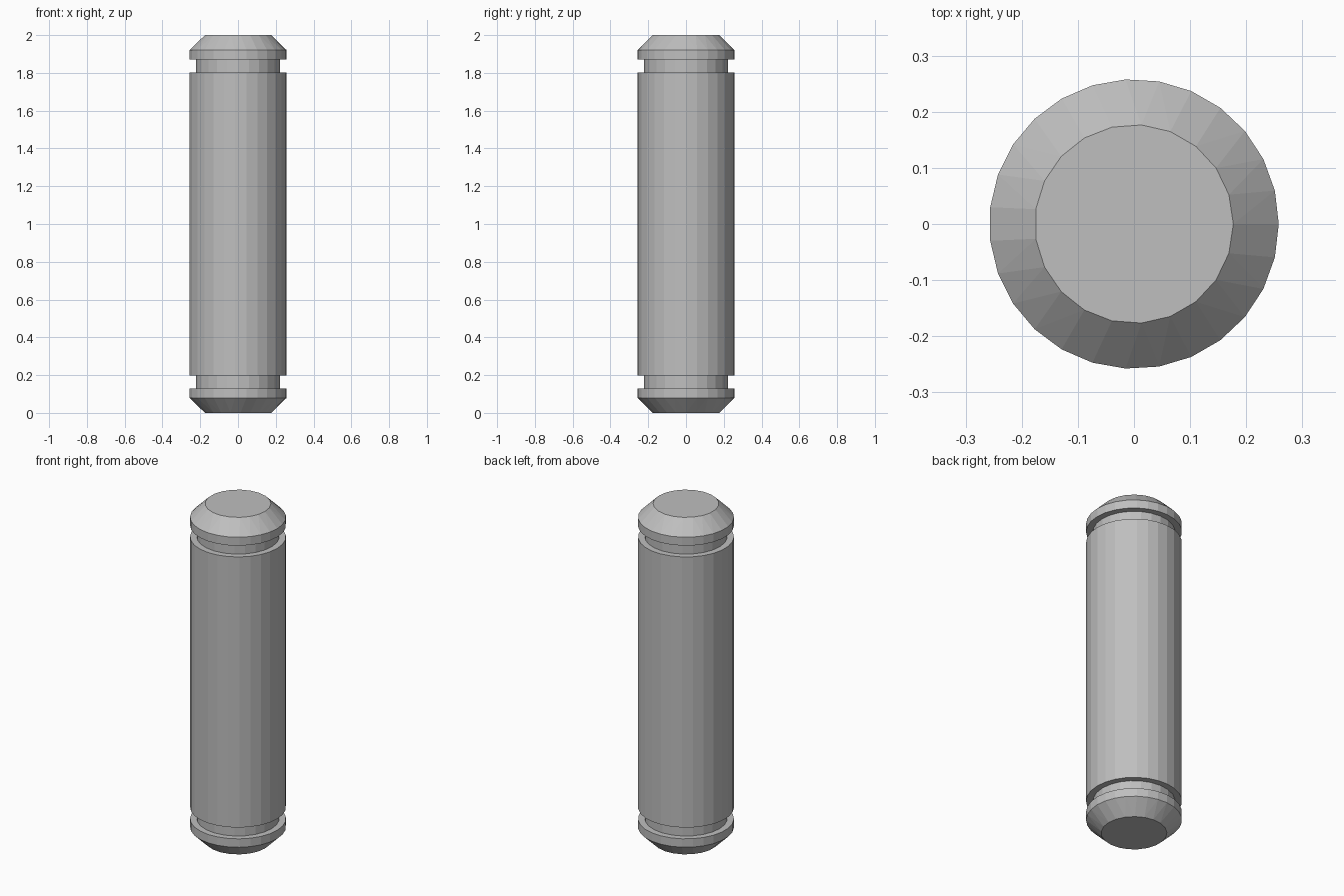
import bpy, bmesh
from math import tau, cos, sin

cube = bpy.data.objects.get("Cube")
if cube:
    bpy.data.objects.remove(cube, do_unlink=True)

STEEL = (0.52, 0.52, 0.52, 1.0)
steel = bpy.data.materials.new("steel_grey")
steel.use_nodes = True
steel.diffuse_color = STEEL
steel.node_tree.nodes["Principled BSDF"].inputs["Base Color"].default_value = STEEL

# Radii and side counts of the turned sections
TIP, RIM, GROOVE = (0.177, 21), (0.258, 27), (0.222, 24)

# Lower half of the pin profile, mirrored to make the upper half
lower = [(TIP, 0.0), (RIM, 0.08), (RIM, 0.13),
         (GROOVE, 0.13), (GROOVE, 0.197), (RIM, 0.197)]
profile = lower + [(section, 2.0 - z) for section, z in reversed(lower)]


def ring(bm, section, z):
    """Closed loop of edges around the pin axis."""
    radius, sides = section
    verts = [bm.verts.new((radius * cos(tau * i / sides),
                           radius * sin(tau * i / sides), z)) for i in range(sides)]
    edges = [bm.edges.new((verts[i - 1], verts[i])) for i in range(sides)]
    return verts, edges


# Pin: stacked rings joined by faceted walls, with flat ends
bm = bmesh.new()
rings = [ring(bm, section, z) for section, z in profile]
for (_, below), (_, above) in zip(rings, rings[1:]):
    bmesh.ops.bridge_loops(bm, edges=below + above)
bm.faces.new(rings[0][0])
bm.faces.new(rings[-1][0])
bmesh.ops.recalc_face_normals(bm, faces=bm.faces)

mesh = bpy.data.meshes.new("grooved_pin")
bm.to_mesh(mesh)
bm.free()
mesh.materials.append(steel)
pin = bpy.data.objects.new("grooved_pin", mesh)
bpy.context.collection.objects.link(pin)
